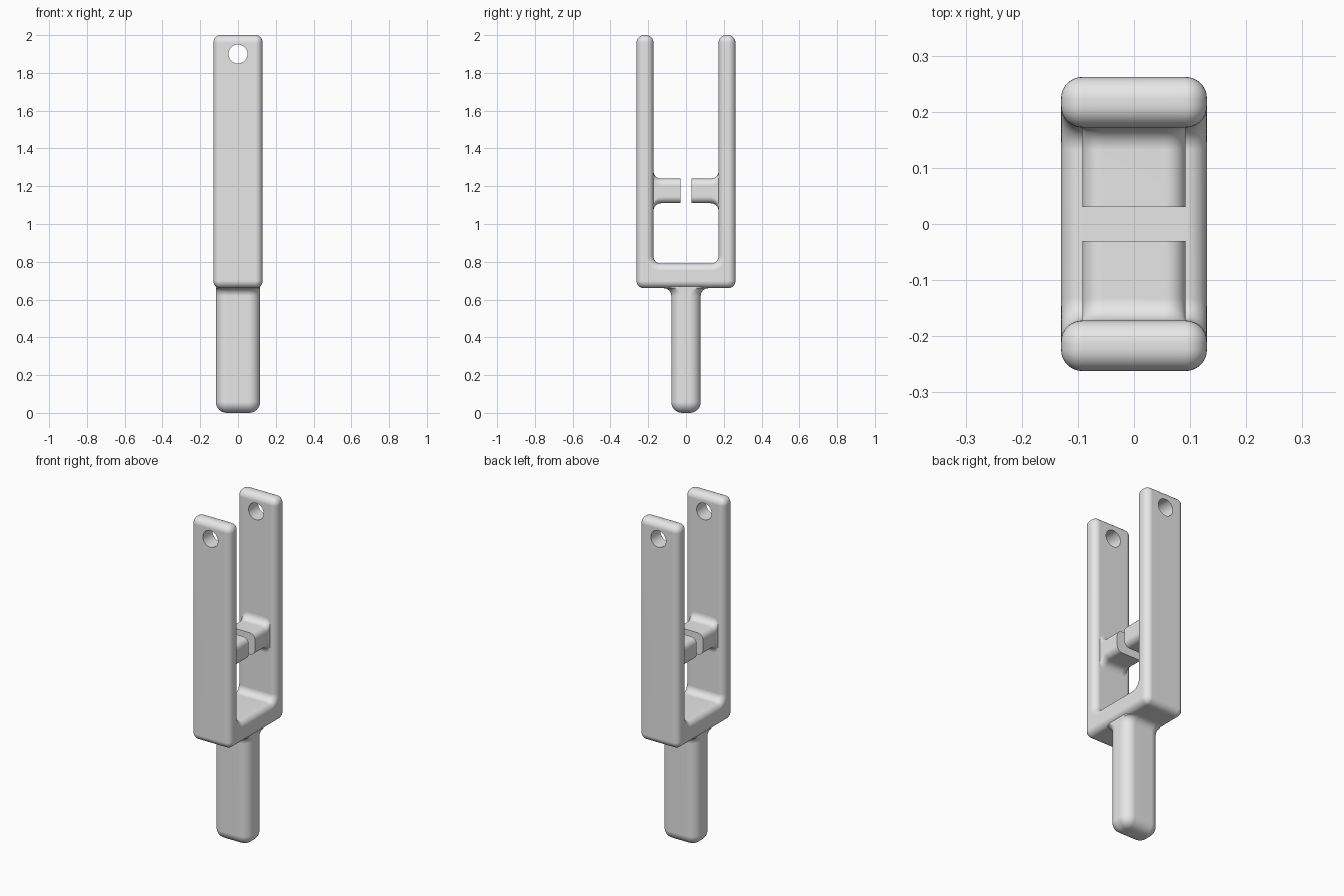
import bpy, bmesh, math
from mathutils import Vector

if "Cube" in bpy.data.objects:
    bpy.data.objects.remove(bpy.data.objects["Cube"], do_unlink=True)

SEG = 8
QUARTER = [math.pi / 2 * k / SEG for k in range(SEG + 1)]

grey = bpy.data.materials.new("light grey")
grey.use_nodes = True
grey.diffuse_color = (0.8, 0.8, 0.8, 1)
grey.node_tree.nodes["Principled BSDF"].inputs["Base Color"].default_value = (0.8, 0.8, 0.8, 1)


def rounded(corners, radius, inset=0.0):
    """Counter-clockwise outline with filleted corners, moved inward by inset."""
    out = []
    pts = [Vector(c) for c in corners]
    for i, p in enumerate(pts):
        u = (pts[i - 1] - p).normalized()
        v = (pts[(i + 1) % len(pts)] - p).normalized()
        convex = v.x * u.y - v.y * u.x > 0
        centre = p + (u + v) * radius
        r = radius - inset if convex else radius + inset
        out += [centre - r * (v * math.cos(a) + u * math.sin(a)) for a in QUARTER]
    return out


def rect(w, h):
    return [(-w, -h), (w, -h), (w, h), (-w, h)]


def loft(name, rings):
    """Skin a stack of equal rings and cap both ends."""
    bm = bmesh.new()
    loops = [[bm.verts.new(p) for p in ring] for ring in rings]
    n = len(loops[0])
    for a, b in zip(loops, loops[1:]):
        for i in range(n):
            j = (i + 1) % n
            bm.faces.new((a[i], a[j], b[j], b[i]))
    bm.faces.new(loops[0][::-1])
    bm.faces.new(loops[-1])
    bmesh.ops.recalc_face_normals(bm, faces=bm.faces)
    mesh = bpy.data.meshes.new(name)
    bm.to_mesh(mesh)
    bm.free()
    mesh.materials.append(grey)
    ob = bpy.data.objects.new(name, mesh)
    bpy.context.collection.objects.link(ob)
    return ob


def smooth(ob):
    bpy.ops.object.select_all(action='DESELECT')
    ob.select_set(True)
    bpy.context.view_layer.objects.active = ob
    bpy.ops.object.shade_smooth_by_angle(angle=math.radians(35))
    mod = ob.modifiers.new("flat face normals", 'WEIGHTED_NORMAL')
    mod.keep_sharp = True


# Fork frame: U profile lofted across x with rounded rims
OUT, INN, LOW, FLOOR, TOP, HALF, RIM = 0.262, 0.172, 0.66, 0.79, 2.0, 0.13, 0.038
profile = [(-OUT, LOW), (OUT, LOW), (OUT, TOP), (INN, TOP),
           (INN, FLOOR), (-INN, FLOOR), (-INN, TOP), (-OUT, TOP)]
steps = [(HALF - RIM * (1 - math.cos(a)), RIM * (1 - math.sin(a))) for a in QUARTER]
layers = [(-x, d) for x, d in steps] + steps[::-1]
frame = loft("fork_frame", [[(x, p.x, p.y) for p in rounded(profile, 0.04, d)]
                            for x, d in layers])

# Pin holes through both arm tips
bpy.ops.mesh.primitive_cylinder_add(vertices=40, radius=0.05, depth=1,
                                    location=(0, 0, 1.9), rotation=(math.pi / 2, 0, 0))
cutter = bpy.context.object
cutter.name = "pin_hole_cutter"
cutter.hide_render = True
cutter.data.materials.append(grey)
cut = frame.modifiers.new("pin holes", 'BOOLEAN')
cut.operation = 'DIFFERENCE'
cut.solver = 'EXACT'
cut.object = cutter
bpy.context.view_layer.objects.active = frame
bpy.ops.object.modifier_apply(modifier=cut.name)
bpy.data.objects.remove(cutter, do_unlink=True)
smooth(frame)

# Handle: rounded bar with a domed foot and a flare into the frame
FOOT, FLARE = 0.058, 0.04
sections = [(FOOT * (1 - math.sin(a)), 0.0, FOOT * (1 - math.cos(a))) for a in QUARTER]
sections = [(z, 0.0, d) for d, _, z in [(s[0], 0, s[2]) for s in sections]]
sections += [(LOW - FLARE + FLARE * math.sin(a), FLARE * (1 - math.cos(a)), 0.0) for a in QUARTER]
sections.append((LOW + 0.04, FLARE, 0.0))
handle = loft("handle", [[(p.x, p.y, z) for p in rounded(rect(0.117, 0.078 + grow), 0.06, d)]
                         for z, grow, d in sections])
smooth(handle)

# Opposed pegs between the arms, flared where they meet them
stations = [(0.03, 0.0)]
stations += [(INN - FLARE + FLARE * math.sin(a), FLARE * (1 - math.cos(a))) for a in QUARTER]
stations.append((INN + 0.02, FLARE))
for side, label in ((-1, "front_peg"), (1, "back_peg")):
    peg = loft(label, [[(p.x, side * y, 1.175 + p.y) for p in rounded(rect(0.092, 0.065 + grow), 0.035)]
                       for y, grow in stations])
    smooth(peg)
